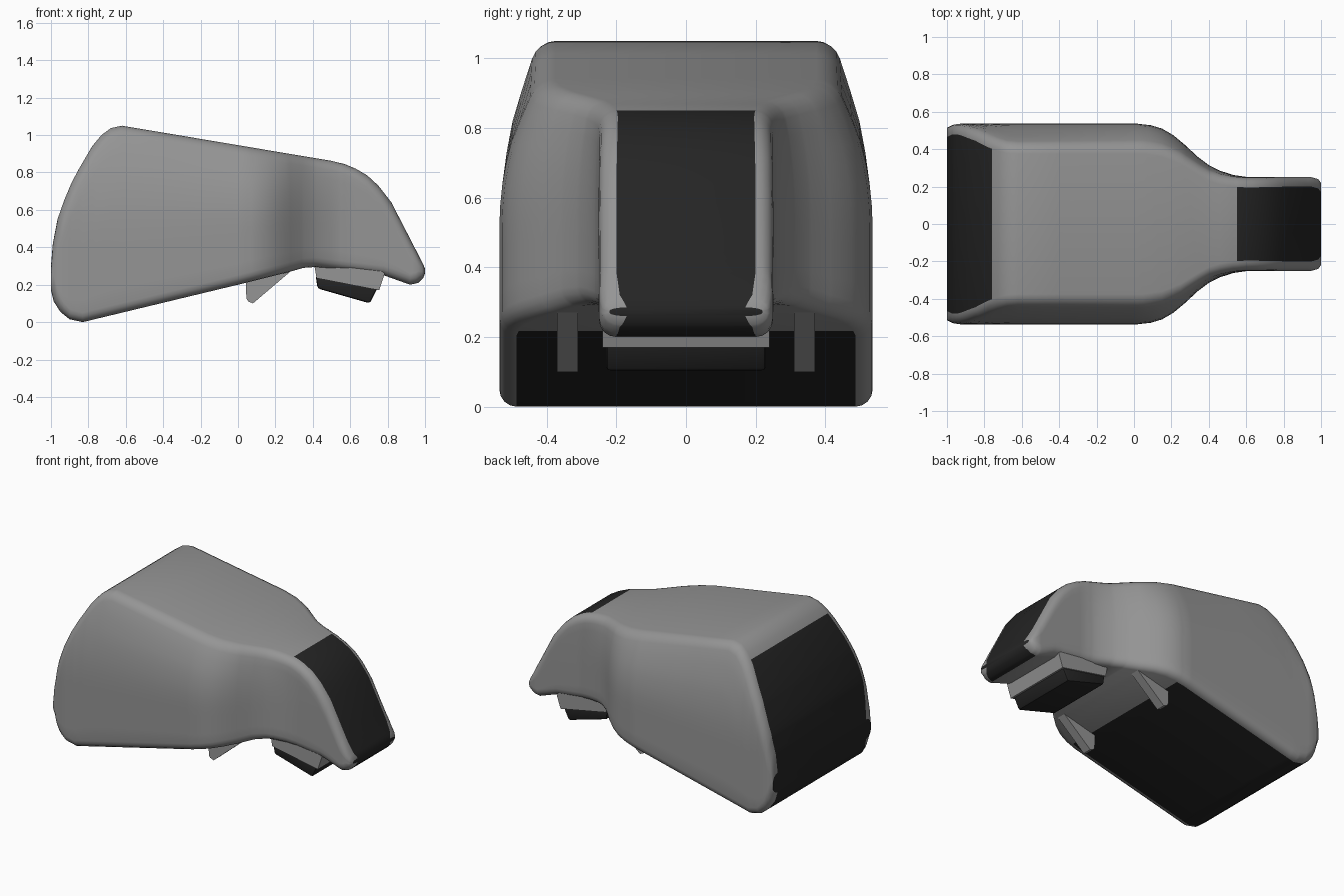
import bpy, bmesh, math

if "Cube" in bpy.data.objects:
    bpy.data.objects.remove(bpy.data.objects["Cube"])


def material(name, v):
    m = bpy.data.materials.new(name)
    m.diffuse_color = (v, v, v, 1)
    m.use_nodes = True
    m.node_tree.nodes["Principled BSDF"].inputs["Base Color"].default_value = m.diffuse_color
    return m


GREY = material("shell grey", 0.30)
DARK = material("panel black", 0.018)


def interp(pts, x):
    if x <= pts[0][0]:
        return pts[0][1]
    for (a, p), (b, q) in zip(pts, pts[1:]):
        if x <= b:
            return p + (q - p) * (x - a) / (b - a)
    return pts[-1][1]


def finish(bm, name, mats, angle):
    bmesh.ops.recalc_face_normals(bm, faces=bm.faces[:])
    me = bpy.data.meshes.new(name)
    bm.to_mesh(me)
    bm.free()
    for m in mats:
        me.materials.append(m)
    ob = bpy.data.objects.new(name, me)
    bpy.context.collection.objects.link(ob)
    bpy.ops.object.select_all(action='DESELECT')
    ob.select_set(True)
    bpy.context.view_layer.objects.active = ob
    bpy.ops.object.shade_smooth_by_angle(angle=math.radians(angle))
    return ob


# body curves along x: top line, underside, full half width, half width at the roof
TOP = [(-1, .30), (-.99, .42), (-.965, .55), (-.93, .65), (-.89, .745), (-.85, .82), (-.78, .94),
       (-.73, 1.0), (-.68, 1.037), (-.62, 1.05), (.5, .862), (.57, .845), (.63, .82), (.69, .785),
       (.75, .73), (.82, .64), (.99, .31), (1, .285)]
BOTTOM = [(-1, .17), (-.985, .11), (-.95, .055), (-.9, .015), (-.83, .0), (0, .20), (.28, .27),
          (.35, .29), (.42, .295), (.78, .25), (.92, .20), (.965, .21), (.99, .235), (1, .26)]
WIDTH = [(-1, .515), (-.97, .53), (-.93, .536), (.02, .536), (.09, .528), (.15, .51), (.21, .475),
         (.27, .425), (.34, .36), (.40, .315), (.46, .285), (.53, .262), (.6, .252), (.95, .25),
         (.985, .24), (1, .22)]
ROOF = [(-1, .425), (.05, .425), (.15, .41), (.25, .37), (.34, .315), (.40, .28), (.46, .262),
        (.53, .25), (.6, .245), (.95, .245), (.985, .235), (1, .215)]
TAPER = [(0, 0), (.45, 0), (.55, .04), (.65, .14), (.78, .36), (.9, .7), (1, 1)]
RIDGE = [(-.62, 1.05), (.5, .862), (1, .80)]


def half_section(x):
    zt, zb, w, wr = (interp(c, x) for c in (TOP, BOTTOM, WIDTH, ROOF))
    ridge = interp(RIDGE, x)
    h = zt - zb
    e = 0.004

    def slope(c):
        return (interp(c, min(1, x + e)) - interp(c, max(-1, x - e))) / (2 * e)

    def side(z):
        return w - (w - wr) * interp(TAPER, (z - zb) / max(ridge - zb, .05))

    rt = min(.05 * math.hypot(1, slope(TOP)), h * .4)
    rb = min(.05 * math.hypot(1, slope(BOTTOM)), h * .4)
    pts = []
    for i in range(5):                      # lower rounded edge
        a = math.pi / 2 * i / 4
        pts.append((w - .05 + .05 * math.sin(a), zb + rb * (1 - math.cos(a))))
    for i in range(1, 10):                  # side wall
        z = zb + rb + (h - rb - rt) * i / 10
        pts.append((side(z), z))
    for i in range(5):                      # upper rounded edge
        a = math.pi / 2 * i / 4
        z = zt - rt * (1 - math.sin(a))
        pts.append((side(z) - .05 * (1 - math.cos(a)), z))
    return pts


xs = {p[0] for c in (TOP, BOTTOM, WIDTH, ROOF) for p in c} | {-.76, -.4, -.2, .07, .55, .93}
xs = sorted(xs)
bm = bmesh.new()
rings = []
for x in xs:
    half = half_section(x)
    ring = half + [(-y, z) for y, z in reversed(half)]
    rings.append([bm.verts.new((x, y, z)) for y, z in ring])
n = len(rings[0])
for k in range(len(xs) - 1):
    xm = (xs[k] + xs[k + 1]) / 2
    for j in range(n):
        f = bm.faces.new((rings[k][j], rings[k][(j + 1) % n],
                          rings[k + 1][(j + 1) % n], rings[k + 1][j]))
        roof, under = j == n // 2 - 1, j == n - 1
        # black rear panel, nose strip and underside
        if (roof and (xm < -.76 or xm > .55)) or (under and (xm < .07 or xm > .93)):
            f.material_index = 1
for r in (rings[0], rings[-1]):
    bm.faces.new(r).material_index = 1
finish(bm, "body_shell", [GREY, DARK], 40)


def prism(name, profile, y0, y1, mat, bevel=0):
    bm = bmesh.new()
    a = [bm.verts.new((x, y0, z)) for x, z in profile]
    b = [bm.verts.new((x, y1, z)) for x, z in profile]
    bm.faces.new(a)
    bm.faces.new(b)
    for i in range(len(a)):
        j = (i + 1) % len(a)
        bm.faces.new((a[i], a[j], b[j], b[i]))
    if bevel:
        bmesh.ops.bevel(bm, geom=bm.edges[:], offset=bevel, segments=2, profile=.5, affect='EDGES')
    return finish(bm, name, [mat], 35)


# small fins under the shoulders
for s, label in ((-1, "front"), (1, "back")):
    prism("fin_" + label, [(.04, .25), (.045, .125), (.055, .11), (.08, .10), (.28, .27), (.28, .30)],
          s * .34 - .03, s * .34 + .03, GREY)

# mount plate and block under the nose
prism("mount_plate", [(.405, .32), (.42, .235), (.755, .17), (.785, .26), (.70, .32)], -.24, .24, GREY)
prism("mount_block", [(.415, .25), (.425, .18), (.705, .10), (.745, .18), (.72, .22)],
      -.23, .23, DARK, .014)
